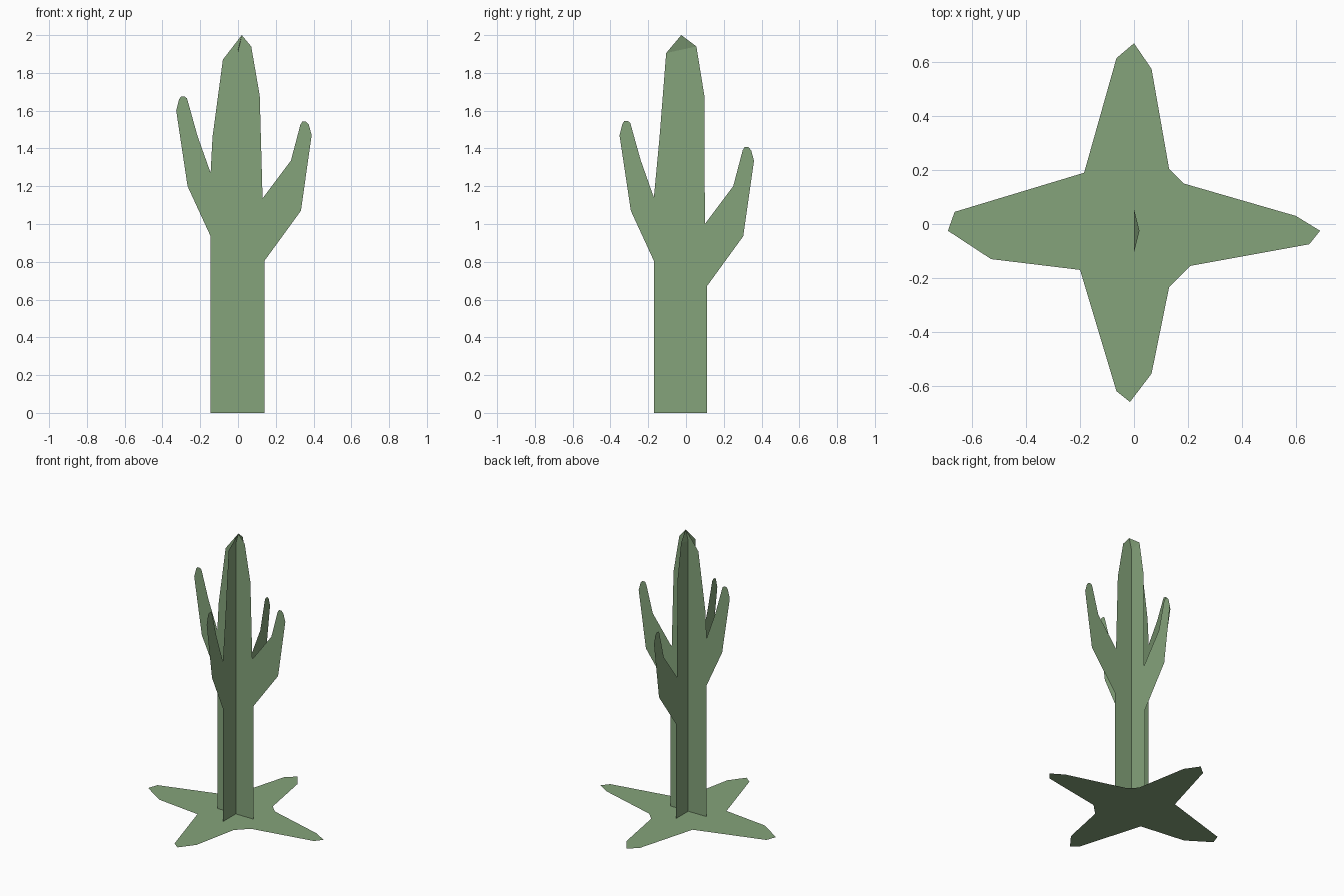
import bpy

if "Cube" in bpy.data.objects:
    bpy.data.objects.remove(bpy.data.objects["Cube"])

green = bpy.data.materials.new("cactus_green")
green.diffuse_color = (0.233, 0.367, 0.196, 1)
green.use_nodes = True
green.node_tree.nodes["Principled BSDF"].inputs["Base Color"].default_value = green.diffuse_color


def sheet(name, verts, faces):
    mesh = bpy.data.meshes.new(name)
    mesh.from_pydata(verts, [], faces)
    mesh.materials.append(green)
    obj = bpy.data.objects.new(name, mesh)
    bpy.context.collection.objects.link(obj)
    return obj


# Arm outlines, relative to where each arm leaves the trunk edge
RIGHT_ARM = [(0, 0), (0.193, 0.265), (0.25, 0.665), (0.235, 0.72), (0.22, 0.737),
             (0.2, 0.737), (0.19, 0.72), (0.14, 0.53), (-0.01, 0.33)]
LEFT_ARM = [(0, 0.335), (-0.07, 0.533), (-0.125, 0.73), (-0.137, 0.74),
            (-0.157, 0.74), (-0.167, 0.725), (-0.182, 0.665), (-0.122, 0.265), (0, 0)]


def arm(points, u, z):
    return [(u + a, z + b) for a, b in points]


def panel(left, right, left_z, right_z, crown):
    """Closed cactus outline: trunk, right arm, crown, left arm."""
    return ([(left, 0), (right, 0)] + arm(RIGHT_ARM, right, right_z)
            + crown + arm(LEFT_ARM, left, left_z))


# Panel across x
front = panel(-0.145, 0.14, 0.935, 0.805,
              [(0.115, 1.68), (0.07, 1.94), (0.02, 2.0), (-0.08, 1.87), (-0.135, 1.46)])
sheet("cactus_panel_wide", [(u, -0.025, z) for u, z in front], [list(range(len(front)))])

# Panel across y, with its tip folded over to meet the other panel's tip
side = panel(-0.17, 0.11, 0.805, 0.67,
             [(0.097, 1.68), (0.055, 1.94), (-0.025, 2.0), (-0.105, 1.905), (-0.14, 1.46)])
tip = side.index((-0.025, 2.0))
verts = [(0.02 if i == tip else 0, u, z) for i, (u, z) in enumerate(side)]
body = [i for i in range(len(side)) if i != tip]
sheet("cactus_panel_deep", verts, [body, [tip - 1, tip, tip + 1]])

# Flat four-pointed ground leaf
leaf = [(-0.69, -0.025), (-0.53, -0.13), (-0.2, -0.17), (-0.065, -0.62), (-0.015, -0.66),
        (0.065, -0.555), (0.13, -0.235), (0.21, -0.155), (0.65, -0.075), (0.69, -0.025),
        (0.6, 0.03), (0.185, 0.15), (0.13, 0.205), (0.065, 0.575), (0, 0.67),
        (-0.065, 0.615), (-0.185, 0.19), (-0.665, 0.045)]
sheet("ground_star", [(x, y, 0) for x, y in leaf], [list(range(len(leaf)))])
